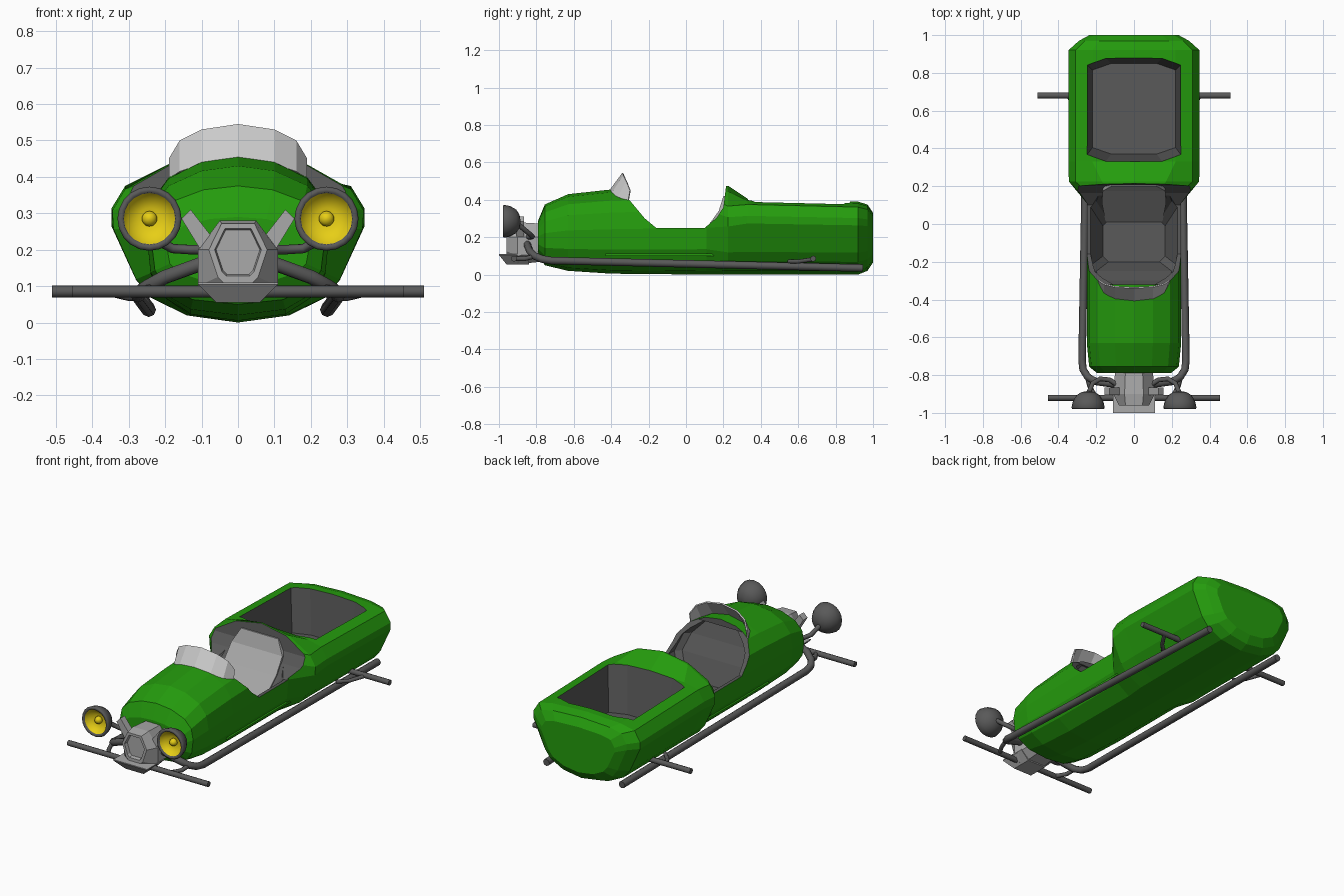
import bpy, bmesh, math

if "Cube" in bpy.data.objects:
    bpy.data.objects.remove(bpy.data.objects["Cube"])


def material(name, rgb):
    m = bpy.data.materials.new(name)
    m.diffuse_color = (*rgb, 1)
    m.use_nodes = True
    m.node_tree.nodes["Principled BSDF"].inputs["Base Color"].default_value = m.diffuse_color
    return m


GREEN = material("green_paint", (0.018, 0.33, 0.004))
DARK = material("dark_grey", (0.1, 0.1, 0.1))
YELLOW = material("yellow_lamp", (0.8, 0.62, 0.008))
GREY = material("mid_grey", (0.4, 0.4, 0.4))


def loft(name, rings, mats=(), caps=True, smooth=False):
    """Skin a list of equal-length point rings."""
    bm = bmesh.new()
    rows = [[bm.verts.new(p) for p in r] for r in rings]
    n = len(rows[0])
    for a, b in zip(rows, rows[1:]):
        for i in range(n):
            bm.faces.new((a[i], a[(i + 1) % n], b[(i + 1) % n], b[i]))
    if caps:
        bm.faces.new(rows[0])
        bm.faces.new(rows[-1])
    bmesh.ops.recalc_face_normals(bm, faces=bm.faces)
    me = bpy.data.meshes.new(name)
    bm.to_mesh(me)
    bm.free()
    ob = bpy.data.objects.new(name, me)
    bpy.context.collection.objects.link(ob)
    for m in mats:
        me.materials.append(m)
    for p in me.polygons:
        p.use_smooth = smooth
    return ob


def extrude_x(name, yz, x, mats=()):
    return loft(name, [[(s * x, y, z) for y, z in yz] for s in (-1, 1)], mats)


def tube(name, pts, r):
    cu = bpy.data.curves.new(name, 'CURVE')
    cu.dimensions = '3D'
    cu.bevel_depth, cu.bevel_resolution, cu.use_fill_caps = r, 2, True
    sp = cu.splines.new('POLY')
    sp.points.add(len(pts) - 1)
    for p, co in zip(sp.points, pts):
        p.co = (*co, 1)
    cu.materials.append(DARK)
    ob = bpy.data.objects.new(name, cu)
    bpy.context.collection.objects.link(ob)
    bpy.ops.object.select_all(action='DESELECT')
    ob.select_set(True)
    bpy.context.view_layer.objects.active = ob
    bpy.ops.object.convert(target='MESH')


def mirror_x(half):
    """Half outline from bottom to top -> closed outline."""
    return half + [(-x, z) for x, z in reversed(half) if x > 1e-6]


def lathe(name, x, z, prof, mats, caps=True):
    return loft(name, [[(x + r * math.cos(a * math.tau / 20), y, z + r * math.sin(a * math.tau / 20))
                        for a in range(20)] for y, r in prof], mats, caps, True)


# Body: half sections (x, height) for bonnet, seat hump and rear tub
F = [(0, 0), (.13, .018), (.21, .07), (.24, .13), (.25, .24), (.237, .33), (.19, .395), (.1, .44), (0, .455)]
H = [(0, 0), (.14, .02), (.24, .07), (.28, .12), (.342, .26), (.345, .31), (.31, .37), (.17, .45), (0, .48)]
R = [(0, 0), (.14, .02), (.24, .07), (.28, .12), (.347, .27), (.347, .31), (.31, .37), (.22, .39), (0, .4)]
stations = [(-.79, F, .78, .11, .29), (-.755, F, .95, .05, .375), (-.63, F, 1, .02, .43),
            (-.4, F, 1, .005, .455), (.11, F, 1, 0, .475), (.225, H, 1, 0, .475), (.33, R, 1, 0, .405),
            (.92, R, 1, 0, .39), (.97, R, .84, .02, .375), (1.0, R, .68, .065, .33)]
rings = []
for y, prof, sx, z0, z1 in stations:
    top = prof[-1][1]
    rings.append([(x, y, z) for x, z in mirror_x([(x * sx, z0 + z / top * (z1 - z0)) for x, z in prof])])
body = loft("body", rings, (GREEN, DARK))


def well(name, levels, inset, chamfer):
    """Tapered chamfered pit from (z, y0, y1, half width) levels."""
    out = []
    for z, y0, y1, w in levels:
        right = [(w - inset, y0), (w, y0 + chamfer), (w, y1 - chamfer), (w - inset, y1)]
        out.append([(x, y, z) for x, y in right] + [(-x, y, z) for x, y in reversed(right)])
    return loft(name, out, (GREEN, DARK))


# Cockpit opening, cockpit interior and rear well cut into the body
opening = extrude_x("cockpit_opening_cutter",
                    [(-.32, .7), (-.32, .42), (-.27, .36), (-.22, .3), (-.16, .25), (.1, .25),
                     (.165, .305), (.2, .36), (.215, .48), (.215, .7)], .5, (GREEN, DARK))
tub = well("cockpit_interior_cutter", [(.12, -.2, .02, .165), (.25, -.25, .12, .23),
                                       (.34, -.3, .185, .205), (.42, -.33, .215, .13)], .03, .03)
pit = well("rear_well_cutter", [(.13, .37, .85, .22), (.41, .33, .88, .25), (.6, .33, .88, .25)], .1, .035)
for cutter in (opening, tub, pit):
    for p in cutter.data.polygons:
        p.material_index = 1
    cutter.hide_render = True
    mod = body.modifiers.new(cutter.name, 'BOOLEAN')
    mod.operation, mod.solver, mod.object = 'DIFFERENCE', 'EXACT', cutter

# Raked seat back
loft("seat_back", [[(s * w, y + d, z) for s, d in ((-1, 0), (1, 0), (1, .03), (-1, .03))]
                   for y, z, w in ((.01, .12, .15), (.11, .25, .17), (.175, .34, .165), (.2, .42, .12))], (GREY,))

# Windscreen: curved strip
low = [(0, -.41, .45), (.1, -.4, .435), (.16, -.365, .415), (.19, -.31, .395)]
high = [(0, -.34, .545), (.1, -.335, .53), (.16, -.32, .5), (.19, -.30, .45)]
lo, hi = [[(-x, y, z) for x, y, z in reversed(s[1:])] + s for s in (low, high)]
me = bpy.data.meshes.new("windscreen")
n = len(lo)
me.from_pydata(lo + hi, [], [(i, i + 1, n + i + 1, n + i) for i in range(n - 1)])
screen = bpy.data.objects.new("windscreen", me)
bpy.context.collection.objects.link(screen)
screen.modifiers.new("thickness", 'SOLIDIFY').thickness = .008

# Grille block with recessed front
block = mirror_x([(.06, .055), (.11, .1), (.11, .2), (.05, .28)])
face = mirror_x([(.04, .11), (.055, .125), (.08, .2), (.045, .272)])


def shrink(outline, s):
    return [(x * s, .2 + (z - .2) * s) for x, z in outline]


loft("grille", [[(x, y, z) for x, z in o] for y, o in
                ((-.77, shrink(block, .9)), (-.9, block), (-.96, face),
                 (-.96, shrink(face, .8)), (-.94, shrink(face, .75)))], (GREY,))

# Lower lip jutting forward
loft("grille_lip", [[(-w, y0, z), (w, y0, z), (w, -.84, z), (-w, -.84, z)]
                    for z, w, y0 in ((.055, .06, -.96), (.105, .11, -1.0), (.11, .11, -1.0))], (GREY,))

# Cross bars front and rear
tube("front_cross_bar", [(-.455, -.92, .085), (.455, -.92, .085)], .016)
tube("rear_cross_bar", [(-.51, .68, .085), (.51, .68, .085)], .016)

for side, tag in ((-1, "left"), (1, "right")):
    # Grille ears
    ear = [(.06, .22), (.13, .31), (.155, .285), (.1, .195)]
    loft(tag + "_grille_ear", [[(side * x, y, z) for x, z in ear] for y in (-.905, -.865)], (GREY,))
    # Long side pipes and struts
    tube(tag + "_side_pipe", [(side * x, y, z) for x, y, z in
         ((.245, .945, .035), (.275, -.72, .075), (.27, -.77, .083), (.245, -.81, .1),
          (.2, -.835, .125), (.09, -.85, .165))], .02)
    tube(tag + "_front_strut", [(side * x, y, z) for x, y, z in
         ((.25, -.8, .1), (.235, -.86, .085), (.2, -.92, .085))], .012)
    tube(tag + "_rear_strut", [(side * x, y, z) for x, y, z in
         ((.25, .55, .07), (.3, .6, .07), (.35, .68, .082))], .011)
    # Headlamp arm, shell, reflector and bulb
    tube(tag + "_lamp_arm", [(side * x, y, z) for x, y, z in
         ((.09, -.85, .2), (.13, -.825, .2), (.18, -.82, .203), (.22, -.845, .225), (.243, -.9, .27))], .013)
    cx, cz = side * .243, .285
    lathe(tag + "_lamp_shell", cx, cz, [(-.885, .004), (-.89, .035), (-.908, .063), (-.94, .081),
          (-.972, .088), (-.979, .084), (-.979, .072), (-.93, .06)], (DARK,))
    lathe(tag + "_lamp_reflector", cx, cz, [(-.974, .0715), (-.95, .056), (-.94, .03), (-.938, .004)],
          (YELLOW,), False)
    lathe(tag + "_lamp_bulb", cx, cz, [(-.936, .021), (-.95, .021), (-.962, .014), (-.966, .003)], (YELLOW,))
    # Sill trim along the lower side
    trim = [(-.43, .1), (.16, .1), (.16, .112), (-.43, .112)]
    loft(tag + "_sill_trim", [[(side * x, y, z) for y, z in trim] for x in (.2, .24)], (GREEN,))
